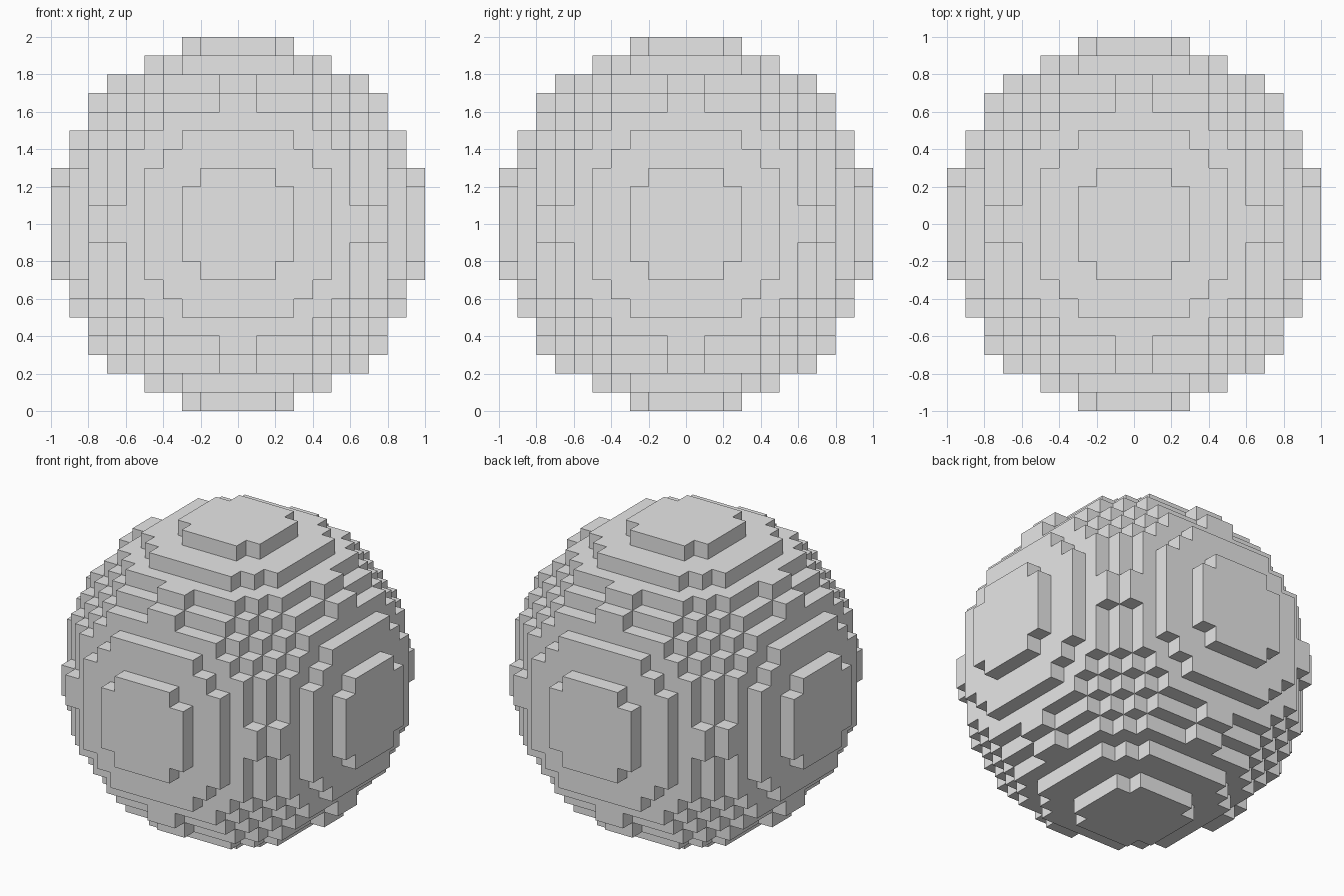
import bpy
import bmesh
from mathutils import Vector
from itertools import product

CELLS = 20            # blocks across the ball
SIZE = 2 / CELLS      # edge of one block
RADIUS = CELLS / 2

if "Cube" in bpy.data.objects:
    bpy.data.objects.remove(bpy.data.objects["Cube"])


def make_material(name, color):
    mat = bpy.data.materials.new(name)
    mat.use_nodes = True
    mat.diffuse_color = color
    mat.node_tree.nodes["Principled BSDF"].inputs["Base Color"].default_value = color
    return mat


def filled(cell):
    """A block belongs to the ball when its centre lies within the radius."""
    return sum((c + 0.5) ** 2 for c in cell) <= RADIUS ** 2


def add_face(bm, centre, axis, sign):
    """One square of a block, facing along the given axis."""
    normal, u = Vector(), Vector()
    normal[axis] = sign
    u[(axis + 1) % 3] = 1
    v = normal.cross(u)
    corners = (u + v, v - u, -u - v, u - v)
    bm.faces.new([bm.verts.new((centre + (normal + c) / 2) * SIZE + Vector((0, 0, 1)))
                  for c in corners])


# Stepped ball: only the exposed sides of the blocks
bm = bmesh.new()
half = CELLS // 2
for cell in product(range(-half, half), repeat=3):
    if not filled(cell):
        continue
    centre = Vector([c + 0.5 for c in cell])
    for axis, sign in product(range(3), (-1, 1)):
        neighbour = list(cell)
        neighbour[axis] += sign
        if not filled(neighbour):
            add_face(bm, centre, axis, sign)

# Weld the squares and join flat areas into single faces
bmesh.ops.remove_doubles(bm, verts=bm.verts, dist=SIZE / 100)
bmesh.ops.dissolve_limit(bm, angle_limit=0.02, verts=bm.verts, edges=bm.edges)

mesh = bpy.data.meshes.new("block_ball")
bm.to_mesh(mesh)
bm.free()
mesh.materials.append(make_material("light_grey", (0.8, 0.8, 0.8, 1)))
ball = bpy.data.objects.new("block_ball", mesh)
bpy.context.collection.objects.link(ball)
